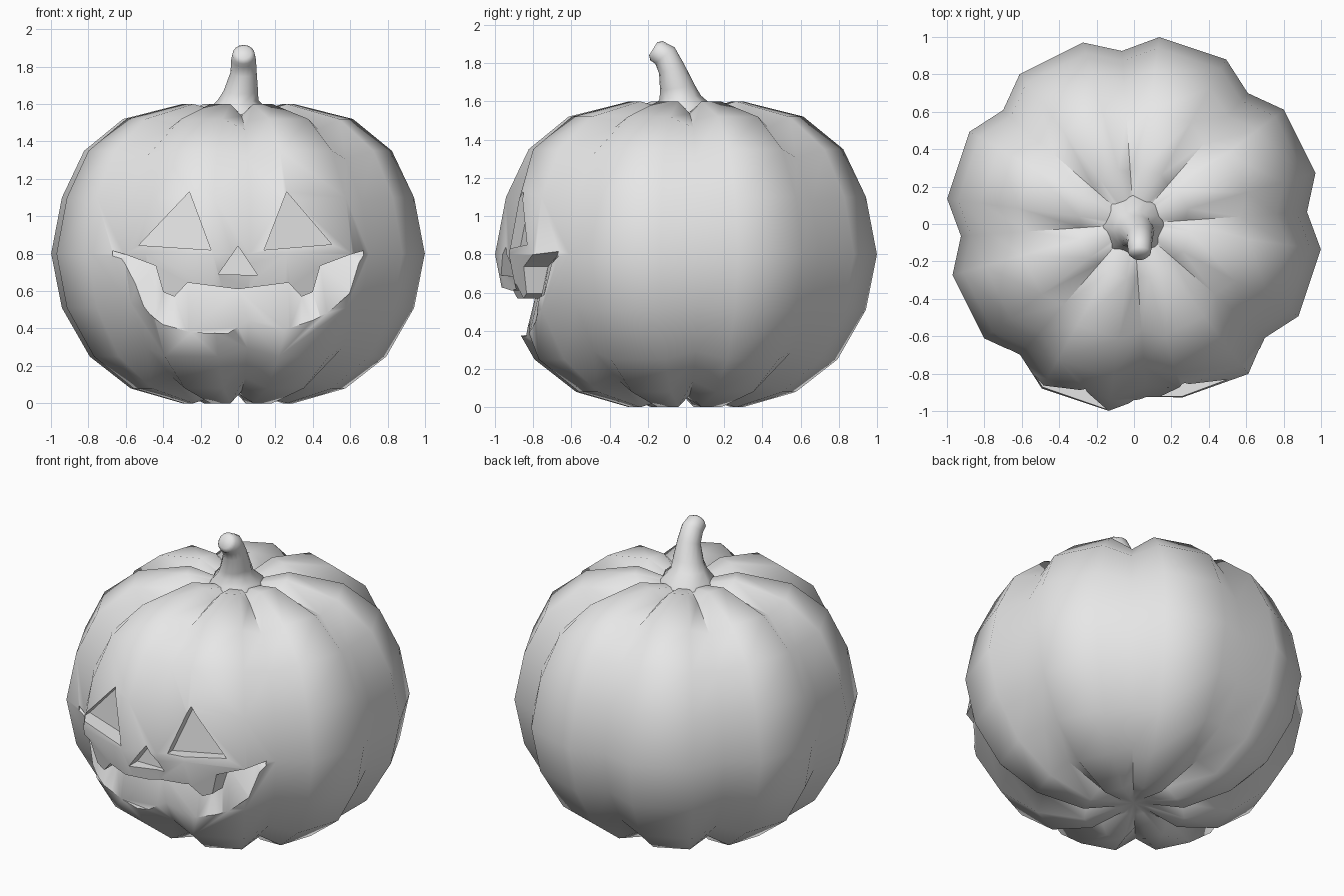
import bpy, bmesh, math
from mathutils import Vector, Matrix

old = bpy.data.objects.get("Cube")
if old:
    bpy.data.objects.remove(old, do_unlink=True)

grey = bpy.data.materials.new("pale grey")
grey.use_nodes = True
grey.diffuse_color = (0.8, 0.8, 0.8, 1)
grey.node_tree.nodes["Principled BSDF"].inputs["Base Color"].default_value = (0.8, 0.8, 0.8, 1)


def finish(bm, name):
    bmesh.ops.recalc_face_normals(bm, faces=bm.faces)
    mesh = bpy.data.meshes.new(name)
    bm.to_mesh(mesh)
    bm.free()
    mesh.materials.append(grey)
    obj = bpy.data.objects.new(name, mesh)
    bpy.context.collection.objects.link(obj)
    return obj


def loft(bm, rings):
    """Bridge equal-sized closed rings of points into a skin."""
    rows = [[bm.verts.new(p) for p in ring] for ring in rings]
    n = len(rows[0])
    for a, b in zip(rows, rows[1:]):
        for i in range(n):
            j = (i + 1) % n
            bm.faces.new((a[i], a[j], b[j], b[i]))
    return rows


def fan(bm, ring, tip):
    v = bm.verts.new(tip)
    for i, a in enumerate(ring):
        bm.faces.new((a, ring[(i + 1) % len(ring)], v))


def smooth(obj, degrees):
    bpy.ops.object.select_all(action='DESELECT')
    obj.select_set(True)
    bpy.context.view_layer.objects.active = obj
    bpy.ops.object.shade_smooth_by_angle(angle=math.radians(degrees))


# Ribbed body: eight lobes, each a crease and two ridges
LOBES, TURN, MID = 8, math.radians(4), 0.8
profile = [(0.1, 0.05), (0.3, 0.0), (0.58, 0.08), (0.8, 0.25), (0.95, 0.51), (1.008, 0.8),
           (0.95, 1.1), (0.83, 1.35), (0.62, 1.52), (0.3, 1.6), (0.1, 1.55)]


def body_ring(r, z):
    ring = []
    for lobe in range(LOBES):
        base = TURN + lobe * math.tau / LOBES
        for step, size in ((0, 0.92), (11.7, 1), (33.3, 1)):
            # the lobe right of the nose is flattened at face level
            if lobe == 6 and step == 11.7 and 0.4 < z < 1.2:
                size = 0.955
            k = size if r > 0.2 else 1
            a = base + math.radians(step)
            ring.append((r * k * math.cos(a), r * k * math.sin(a), MID + (z - MID) * k))
    return ring


bm = bmesh.new()
rows = loft(bm, [body_ring(r, z) for r, z in profile])
fan(bm, rows[0], (0, 0, 0.07))
fan(bm, rows[-1], (0, 0, 1.53))
body = finish(bm, "pumpkin_body")


# Cutters for the carved face
FRONT = -1.3


def prism_cutter(name, points):
    """Cut straight back from the front to a given depth at each (x, y, z)."""
    bm = bmesh.new()
    rows = loft(bm, [[(x, FRONT, z) for x, y, z in points], points])
    for row in rows:
        bm.faces.new(row)
    return finish(bm, name)


def mouth_cutter():
    """Deep under the upper lip, running out to the surface at the lower lip."""
    half = [(0.27, 0.645, 0.38), (0.34, 0.57, 0.4), (0.4, 0.595, 0.42),
            (0.44, 0.735, 0.45), (0.6, 0.795, 0.59), (0.67, 0.815, 0.73)]
    columns = [(-x, t, b) for x, t, b in reversed(half)] + [(0, 0.61, 0.37)] + half
    bm = bmesh.new()
    loops = []
    for x, t, b in columns:
        loops.append([(x, FRONT, t), (x, 0.3 * x * x - 0.78, t),
                      (x, 0.27 * x * x - 0.84, b), (x, FRONT, b)])
    rows = loft(bm, loops)
    bm.faces.new(rows[0])
    bm.faces.new(rows[-1])
    bmesh.ops.triangulate(bm, faces=bm.faces)
    return finish(bm, "mouth_cutter")


cutters = [mouth_cutter(),
           prism_cutter("right_eye_cutter", [(-0.53, -0.76, 0.845), (-0.26, -0.82, 1.13), (-0.145, -0.88, 0.82)]),
           prism_cutter("left_eye_cutter", [(0.5, -0.77, 0.85), (0.26, -0.81, 1.13), (0.14, -0.87, 0.82)]),
           prism_cutter("nose_cutter", [(-0.105, -0.88, 0.69), (0, -0.87, 0.84), (0.105, -0.87, 0.685)])]

for cutter in cutters:
    cutter.hide_render = True
    mod = body.modifiers.new(cutter.name, 'BOOLEAN')
    mod.operation = 'DIFFERENCE'
    mod.solver = 'EXACT'
    mod.object = cutter

# Bake the cuts so the carved edges can be marked sharp
carved = bpy.data.meshes.new_from_object(body.evaluated_get(bpy.context.evaluated_depsgraph_get()))
body.modifiers.clear()
body.data = carved
for cutter in cutters:
    bpy.data.objects.remove(cutter, do_unlink=True)
smooth(body, 50)

# Stem: flared wavy foot, bending forward to a blunt end
SIDES = 16
stem_rings = [((0, -0.01, 1.53), 0.165, 0, 0.06), ((0, -0.01, 1.575), 0.145, 0, 0.06),
              ((0, -0.03, 1.62), 0.105, 5, 0.04), ((0.015, -0.045, 1.67), 0.092, 10, 0),
              ((0.03, -0.075, 1.77), 0.07, 20, 0), ((0.03, -0.11, 1.84), 0.066, 40, 0),
              ((0.03, -0.155, 1.865), 0.06, 58, 0), ((0.03, -0.172, 1.875), 0.04, 58, 0)]
bm = bmesh.new()
rings = []
for centre, r, tilt, wave in stem_rings:
    turn = Matrix.Rotation(math.radians(tilt), 3, 'X')
    ring = []
    for i in range(SIDES):
        a = math.tau * i / SIDES
        k = r * (1 + wave * (-1) ** i)
        ring.append(Vector(centre) + turn @ Vector((k * math.cos(a), k * math.sin(a), 0)))
    rings.append(ring)
rows = loft(bm, rings)
bm.faces.new(rows[0])
bm.faces.new(rows[-1])
stem = finish(bm, "stem")
smooth(stem, 60)
